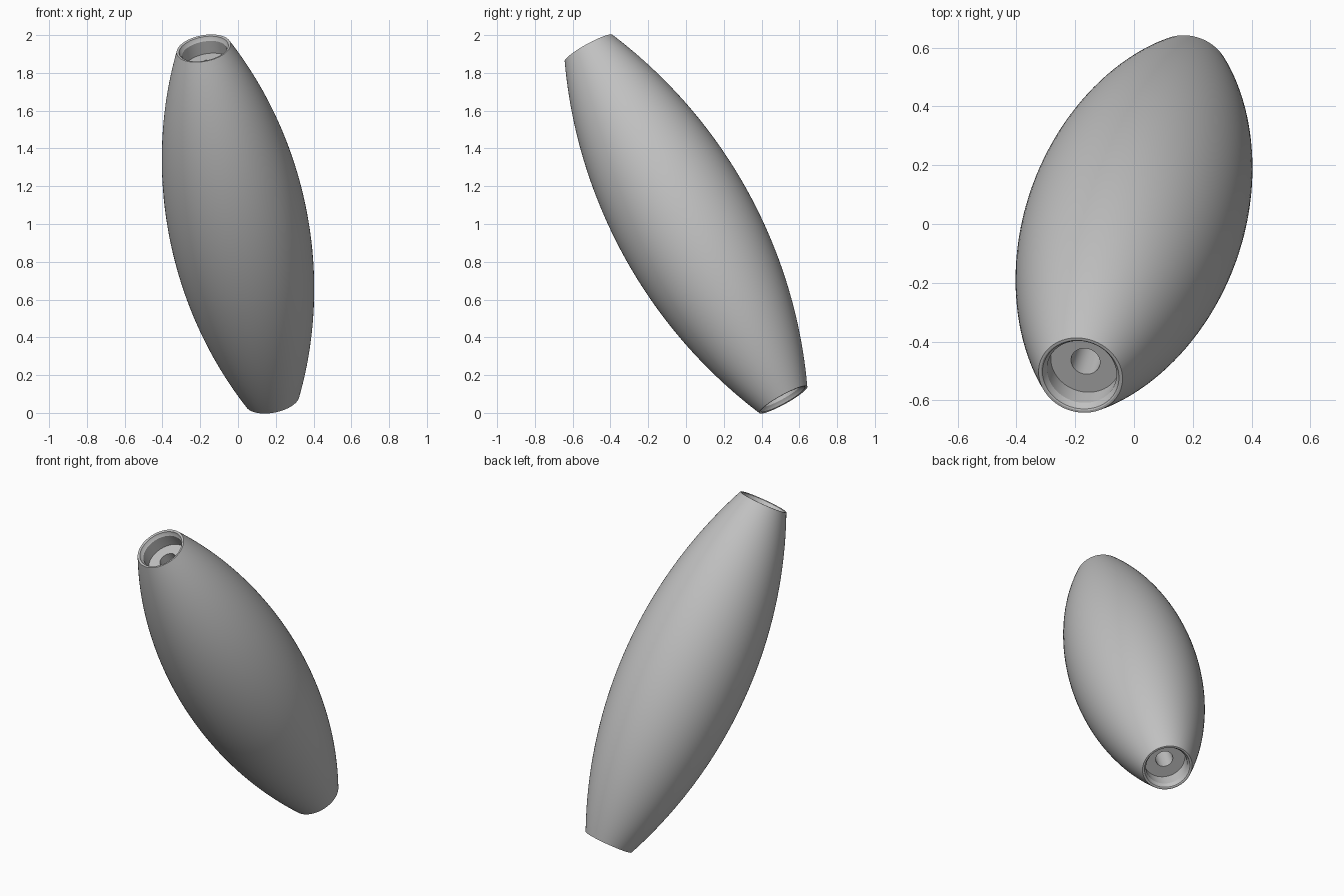
import bpy
import bmesh
import math
from mathutils import Vector

cube = bpy.data.objects.get("Cube")
if cube:
    bpy.data.objects.remove(cube, do_unlink=True)

SEGMENTS = 96
AXIS = Vector((-0.182, -0.515, 0.93))   # centre to the middle of the upper rim
HALF = AXIS.length
MID_R, END_R = 0.37, 0.145              # belly and end radii
BORE_R, CUP_R, CUP_DEPTH = 0.05, 0.12, 0.1

# One flat grey for the whole body
grey = bpy.data.materials.new("plain_grey")
grey.use_nodes = True
colour = (0.53, 0.53, 0.53, 1)
grey.diffuse_color = colour
grey.node_tree.nodes["Principled BSDF"].inputs["Base Color"].default_value = colour


def outer_radius(t):
    """Circular arc running from rim to rim."""
    sag = MID_R - END_R
    arc = (HALF ** 2 + sag ** 2) / (2 * sag)
    return MID_R - arc + math.sqrt(arc ** 2 - t ** 2)


# Profile (radius, height): barrel, then rounded lip, cup and bore at each end
steps = 48
barrel = [(outer_radius(t), t) for t in
          (HALF * (2 * i / steps - 1) for i in range(steps + 1))]
cup = [(END_R - 0.008, HALF), (END_R - 0.013, HALF - 0.003),
       (END_R - 0.016, HALF - 0.012), (CUP_R, HALF - 0.025),
       (CUP_R, HALF - CUP_DEPTH), (BORE_R, HALF - CUP_DEPTH)]
profile = barrel + cup + [(r, -h) for r, h in reversed(cup)]

# Lathe the closed profile around the long axis
bm = bmesh.new()
rings = []
for r, h in profile:
    rings.append([bm.verts.new((r * math.cos(a), r * math.sin(a), h)) for a in
                  (math.tau * s / SEGMENTS for s in range(SEGMENTS))])
for ring, following in zip(rings, rings[1:] + rings[:1]):
    for s in range(SEGMENTS):
        n = (s + 1) % SEGMENTS
        bm.faces.new((ring[s], ring[n], following[n], following[s]))
bmesh.ops.recalc_face_normals(bm, faces=bm.faces)

mesh = bpy.data.meshes.new("spindle_body")
bm.to_mesh(mesh)
bm.free()
mesh.materials.append(grey)
body = bpy.data.objects.new("spindle_body", mesh)
bpy.context.collection.objects.link(body)

# Lean the body along its axis and lift it to the floor
body.rotation_mode = 'QUATERNION'
body.rotation_quaternion = Vector((0, 0, 1)).rotation_difference(AXIS)
body.location = (0, 0, 1)

bpy.ops.object.select_all(action='DESELECT')
body.select_set(True)
bpy.context.view_layer.objects.active = body
bpy.ops.object.shade_smooth_by_angle(angle=math.radians(30))
